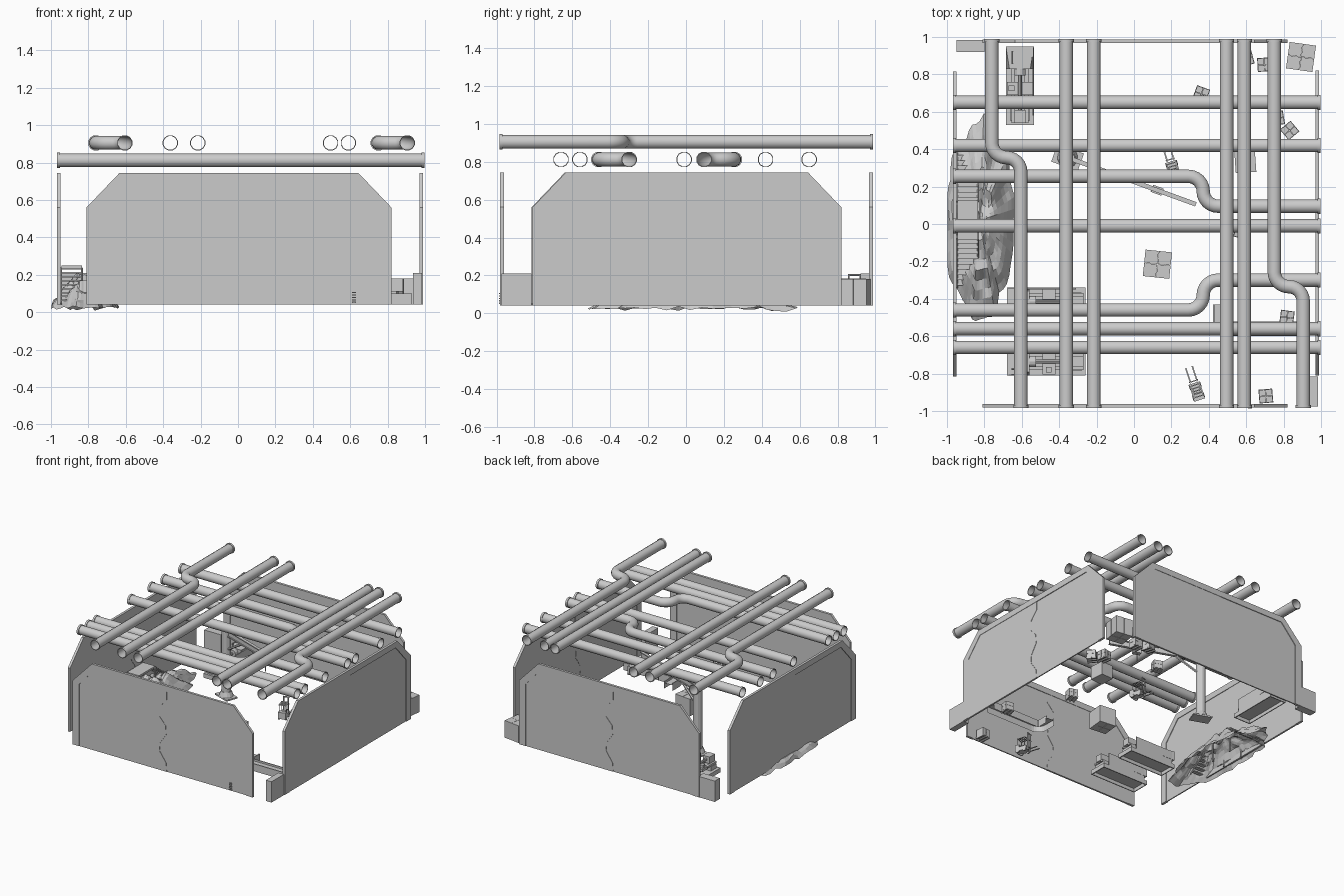
import bpy, bmesh, math, random
from mathutils import Matrix, Vector, noise

if "Cube" in bpy.data.objects:
    bpy.data.objects.remove(bpy.data.objects["Cube"])

random.seed(3)
FLOOR = 0.04


def finish(name, bm, mat=None, smooth=False):
    if mat is not None:
        bm.transform(mat)
    me = bpy.data.meshes.new(name)
    bm.to_mesh(me)
    bm.free()
    ob = bpy.data.objects.new(name, me)
    bpy.context.collection.objects.link(ob)
    if smooth:
        bpy.ops.object.select_all(action='DESELECT')
        ob.select_set(True)
        bpy.context.view_layer.objects.active = ob
        bpy.ops.object.shade_smooth_by_angle(angle=math.radians(40))
    return ob


def box(bm, x0, x1, y0, y1, z0, z1):
    m = Matrix.Translation(((x0 + x1) / 2, (y0 + y1) / 2, (z0 + z1) / 2))
    m = m @ Matrix.Diagonal((x1 - x0, y1 - y0, z1 - z0, 1))
    return bmesh.ops.create_cube(bm, size=1, matrix=m)['verts']


def rod(bm, a, b, r, n=12, r2=None):
    a, b = Vector(a), Vector(b)
    q = (b - a).to_track_quat('Z', 'Y').to_matrix().to_4x4()
    bmesh.ops.create_cone(bm, cap_ends=True, segments=n, radius1=r, radius2=r2 or r,
                          depth=(b - a).length, matrix=Matrix.Translation((a + b) / 2) @ q)


def prism(bm, pts, y0, y1):
    # x,z outline extruded along y
    f = bm.faces.new([bm.verts.new((x, y0, z)) for x, z in pts])
    ext = bmesh.ops.extrude_face_region(bm, geom=[f])['geom']
    bmesh.ops.translate(bm, vec=(0, y1 - y0, 0), verts=[v for v in ext if isinstance(v, bmesh.types.BMVert)])
    bmesh.ops.recalc_face_normals(bm, faces=bm.faces[:])


def place(x, y, deg=0, z=FLOOR):
    return Matrix.Translation((x, y, z)) @ Matrix.Rotation(math.radians(deg), 4, 'Z')


# Walls: chamfered frame around a cracked two-piece panel
def wall(name, mat):
    bm = bmesh.new()
    out = [(-.815, 0), (-.815, .52), (-.64, .703), (.64, .703), (.815, .52), (.815, 0)]
    inn = [(-.755, 0), (-.755, .505), (-.62, .655), (.62, .655), (.755, .505), (.755, 0)]
    for i in range(5):
        prism(bm, [out[i], out[i + 1], inn[i + 1], inn[i]], -.010, .010)
    crack = [(.035, .655), (.035, .585), (-.03, .515), (-.03, .435), (.025, .375),
             (.03, .30), (-.025, .22), (-.03, .155), (.03, .07), (.035, 0)]
    prism(bm, inn[:3] + crack, -.007, .007)
    prism(bm, crack[::-1] + inn[3:], -.004, .005)
    finish(name, bm, mat)


wall("front_wall", place(.005, -.972))
wall("right_wall", place(.98, .005, 90))
wall("back_wall", place(.005, .977, 180))
wall("left_wall", place(-.958, 0, 270))
bm = bmesh.new()
for i in range(5):
    box(bm, .61, .63, -.986, -.98, .05 + i * .013, .056 + i * .013)
finish("wall_vent", bm)


# Overhead pipes: open tubes, some with an S bend, flanged at both ends
def pipe(name, axis, off, z, start, end, mid=None, shift=0):
    path = [(start, off)]
    if mid is not None:
        r, s = abs(shift) / 2, math.copysign(1, shift)
        ang = [math.pi / 2 * i / 6 for i in range(7)]
        path += [(mid - r + r * math.sin(a), off + s * r * (1 - math.cos(a))) for a in ang]
        path += [(mid + r - r * math.cos(a), off + s * (r + r * math.sin(a))) for a in ang[1:]]
    path.append((end, off + shift))
    bm = bmesh.new()
    n, rad = 12, .037

    def tube(stations):
        rings = []
        for (t, o), d, r in stations:
            nx, ny = -d[1], d[0]
            ring = []
            for k in range(n):
                c, s_ = math.cos(2 * math.pi * (k + .5) / n), math.sin(2 * math.pi * (k + .5) / n)
                tt, oo = t + nx * c * r, o + ny * c * r
                ring.append(bm.verts.new((tt, oo, z + s_ * r) if axis == 'x' else (oo, tt, z + s_ * r)))
            rings.append(ring)
        for A, B in zip(rings, rings[1:]):
            for k in range(n):
                bm.faces.new((A[k], A[k - 1], B[k - 1], B[k]))

    st = []
    for i, p in enumerate(path):
        a, b = Vector(path[max(i - 1, 0)]), Vector(path[min(i + 1, len(path) - 1)])
        if i == 1:
            a = Vector(p) - Vector((.1, 0))
            b = Vector(p)
        if i == len(path) - 2:
            a, b = Vector(p), Vector(p) + Vector((.1, 0))
        st.append((p, (b - a).normalized(), rad))
    tube(st)
    for p, e in ((path[0], .016), (path[-1], -.016)):
        q = (p[0] + e, p[1])
        tube([(p, (1, 0), rad), (p, (1, 0), .042), (q, (1, 0), .042), (q, (1, 0), rad)])
    bmesh.ops.recalc_face_normals(bm, faces=bm.faces[:])
    finish(name, bm, smooth=True)


for i, x in enumerate((-.362, -.215, .495, .59)):
    pipe(f"upper_pipe_{i}", 'y', x, .905, -.985, .988)
pipe("upper_bent_pipe_0", 'y', -.605, .905, -.985, .988, .355, -.155)
pipe("upper_bent_pipe_1", 'y', .905, .905, -.985, .988, -.335, -.155)
for i, y in enumerate((.65, .42, -.01, -.56, -.66)):
    pipe(f"lower_pipe_{i}", 'x', y, .812, -.968, .998)
pipe("lower_bent_pipe_0", 'x', .255, .812, -.968, .998, .37, -.16)
pipe("lower_bent_pipe_1", 'x', -.46, .812, -.968, .998, .37, .16)

# Rubble mound: noisy open shell against the left wall
bm = bmesh.new()
rings = []
for j in range(11):
    t, ring = j / 10, []
    for k in range(56):
        a = 2 * math.pi * k / 56
        edge = 1 + .16 * noise.noise((3 * math.cos(a), 3 * math.sin(a), 5))
        x = max(-.825 + .18 * t * edge * math.cos(a), -.998)
        y = .02 + .53 * t * edge * math.sin(a)
        h = .17 * (1 - t ** 1.8) + .07 * noise.noise((x * 14, y * 14, 1)) * (1 - .7 * t)
        if x < -.94:
            h = min(h, .05)
        ring.append(bm.verts.new((x, y, max(.004, .025 + h))))
    rings.append(ring)
for A, B in zip(rings, rings[1:]):
    for k in range(56):
        bm.faces.new((A[k - 1], B[k - 1], B[k], A[k]))
bmesh.ops.remove_doubles(bm, verts=bm.verts[:], dist=.0005)
finish("rubble_mound", bm)

# Stairs over the rubble: treads both ways and a landing
bm = bmesh.new()
for s in (-1, 1):
    for i in range(9):
        y = .02 + s * (.11 + .028 * i)
        z = .235 - .021 * i
        box(bm, -.945, -.835, y - .014, y + .014, z - .008, z)
    for x in (-.945, -.835):
        rod(bm, (x, .02 + s * .1, .235), (x, .02 + s * .36, .045), .006, 6)
        rod(bm, (x, .02 + s * .1, .235), (x, .02 + s * .1, .04), .006, 6)
box(bm, -.945, -.835, -.085, .125, .235, .25)
finish("rubble_stairs", bm)


# Lathe machines: open tray, bed rails, headstock, carriage, tailstock
def machine(name, mat):
    bm = bmesh.new()
    for y in (-.075, .068):
        box(bm, -.21, .21, y, y + .007, 0, .035)
    for x in (-.21, .203):
        box(bm, x, x + .007, -.075, .075, 0, .035)
    box(bm, -.21, .21, -.07, .07, .028, .034)
    box(bm, -.19, -.10, -.05, .05, .034, .07)
    box(bm, .12, .19, -.05, .05, .034, .07)
    for y in (-.045, .025):
        box(bm, -.19, .2, y, y + .02, .07, .085)
    vs = box(bm, -.21, -.09, -.075, .075, .07, .145)
    for v in vs:
        if v.co.z > .14 and v.co.x > -.15:
            v.co.y *= .75
    rod(bm, (-.09, 0, .115), (-.055, 0, .115), .03)
    rod(bm, (-.055, 0, .115), (.13, 0, .115), .01, 8)
    box(bm, -.02, .05, -.07, .07, .085, .105)
    box(bm, 0, .03, -.06, -.03, .105, .13)
    box(bm, .13, .2, -.03, .03, .085, .14)
    box(bm, -.19, .16, .066, .073, .035, .14)
    rod(bm, (-.18, -.04, .145), (-.18, -.04, .165), .005, 6)
    rod(bm, (-.12, -.04, .145), (-.12, -.04, .165), .005, 6)
    rod(bm, (-.185, -.04, .163), (-.115, -.04, .163), .005, 6)
    finish(name, bm, mat)


machine("lathe_back", place(-.61, .74, -90))
machine("lathe_middle", place(-.47, -.415))
machine("lathe_front", place(-.47, -.735))

# Jib crane: base plate, column, boom, hoist
bm = bmesh.new()
box(bm, -.075, .075, -.05, .05, 0, .012)
rod(bm, (0, 0, .012), (0, 0, .05), .055, 12, .04)
rod(bm, (0, 0, .05), (0, 0, .56), .037, 12)
box(bm, 0, .73, -.012, .012, .545, .553)
box(bm, 0, .73, -.004, .004, .51, .545)
box(bm, 0, .73, -.012, .012, .502, .51)
rod(bm, (.03, 0, .40), (.2, 0, .505), .01, 6)
box(bm, .48, .54, -.02, .02, .465, .50)
rod(bm, (.51, 0, .40), (.51, 0, .47), .004, 6)
finish("jib_crane", bm, place(-.355, .355, -20))


# Forklifts: body, canopy posts, mast, forks
def forklift(name, mat):
    bm = bmesh.new()
    box(bm, -.03, .03, -.085, .01, .012, .045)
    box(bm, -.03, .03, -.085, -.05, .045, .065)
    box(bm, -.018, .018, -.045, -.02, .045, .058)
    for x in (-.026, .026):
        for y in (-.065, -.005):
            rod(bm, (x, y, .045), (x, y, .115), .003, 6)
            rod(bm, (x * .8, y, .015), (x * 1.25, y, .015), .015, 10)
        rod(bm, (x * .7, .018, .005), (x * .7, .018, .15), .005, 6)
        box(bm, x * .7 - .004, x * .7 + .004, .018, .10, .006, .011)
        box(bm, x - .004, x + .004, -.07, 0, .115, .12)
    for i in range(5):
        y = -.068 + i * .016
        box(bm, -.03, .03, y, y + .006, .115, .12)
    for z in (.03, .09, .145):
        box(bm, -.025, .025, .018, .024, z, z + .008)
    finish(name, bm, mat)


forklift("forklift_middle", place(.2, .325, 17))
forklift("forklift_front", place(.325, -.86, 18))

# Crates: one big cube, or four cartons stacked on a pallet
for i, (x, y, d) in enumerate([(.893, .893, -8), (.125, -.215, -6)]):
    bm = bmesh.new()
    for cx in (-.036, .036):
        for cy in (-.036, .036):
            box(bm, cx - .035, cx + .035, cy - .035, cy + .035, 0, .14)
    finish(f"large_crate_{i}", bm, place(x, y, d))
bm = bmesh.new()
box(bm, -.055, .055, -.06, .06, 0, .11)
finish("large_crate_2", bm, place(.595, .335, 4))
spots = [(.697, .852, 3), (.36, .695, -20), (.832, .5, 40), (.818, -.5, -8), (.705, -.92, 5),
         (.6, .885, 15), (.765, .565, 10), (.575, -.04, -15)]
for i, (x, y, d) in enumerate(spots):
    bm = bmesh.new()
    for s in (-.03, 0, .03):
        box(bm, s - .006, s + .006, -.037, .037, 0, .008)
    box(bm, -.037, .037, -.037, .037, .008, .012)
    for cx in (-.018, .018):
        for cy in (-.018, .018):
            for k in (0, 1):
                z = .012 + k * .031
                box(bm, cx - .017, cx + .017, cy - .017, cy + .017, z, z + .03)
    finish(f"carton_pallet_{i}", bm, place(x, y, d))

# Curved conveyor beneath the lower pipes
bm = bmesh.new()
bend = [(.50 - .04 * math.sin(a), -.52 - .04 * math.cos(a)) for a in (i * math.pi / 12 for i in range(7))]
path = [(.93, -.56)] + bend + [(.46, -.43)]
rows = []
for i, p in enumerate(path):
    d = (Vector(path[min(i + 1, len(path) - 1)]) - Vector(path[max(i - 1, 0)])).normalized()
    nv = Vector((-d.y, d.x)) * .038
    rows.append([bm.verts.new((p[0] + s * nv.x, p[1] + s * nv.y, z)) for s, z in
                 ((-1, .04), (-1, .10), (-.8, .10), (-.8, .085), (.8, .085), (.8, .10), (1, .10), (1, .04))])
for A, B in zip(rows, rows[1:]):
    for k in range(7):
        bm.faces.new((A[k], A[k + 1], B[k + 1], B[k]))
finish("curved_conveyor", bm)

# Corner blocks outside the walls
bm = bmesh.new()
box(bm, .935, .985, -.975, -.815, FLOOR, .21)
box(bm, -.95, -.80, .92, .985, FLOOR, .21)
finish("corner_blocks", bm)
